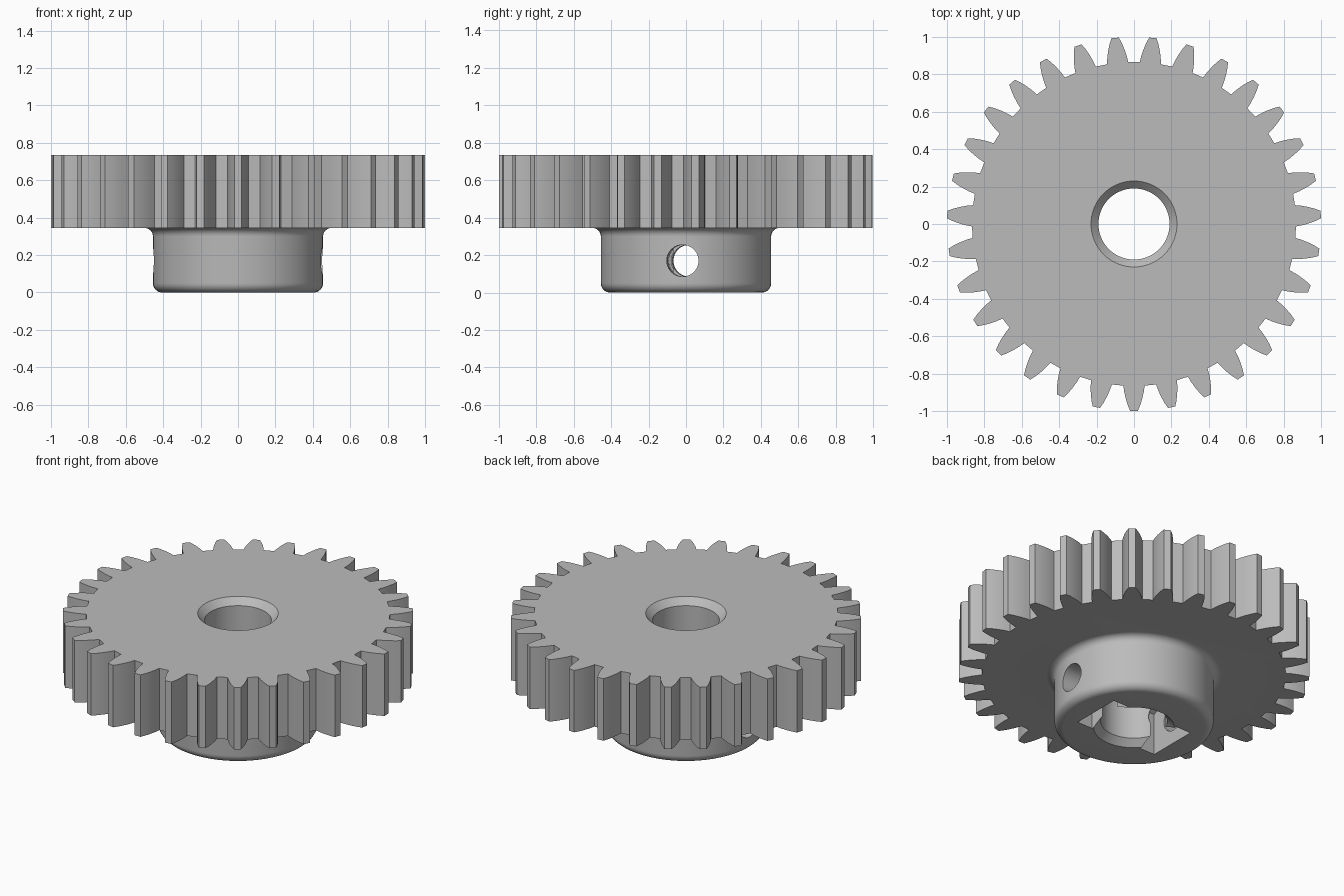
import bpy, bmesh, math
from math import sin, cos, pi, radians
from mathutils import Matrix

old = bpy.data.objects.get("Cube")
if old:
    bpy.data.objects.remove(old, do_unlink=True)

TEETH = 31
GEAR_Z, TOP_Z = 0.345, 0.735
HOLE_Z, HOLE_R = 0.17, 0.085
BORE_R, RIM_R = 0.19, 0.23

grey = bpy.data.materials.new("plain_grey")
grey.use_nodes = True
colour = (0.5, 0.5, 0.5, 1)
grey.diffuse_color = colour
grey.node_tree.nodes["Principled BSDF"].inputs["Base Color"].default_value = colour


def make(name, bm):
    bmesh.ops.recalc_face_normals(bm, faces=bm.faces[:])
    mesh = bpy.data.meshes.new(name)
    bm.to_mesh(mesh)
    bm.free()
    mesh.materials.append(grey)
    ob = bpy.data.objects.new(name, mesh)
    bpy.context.collection.objects.link(ob)
    return ob


def prism(name, points, direction):
    """Extrude a closed outline of 3D points along a direction."""
    bm = bmesh.new()
    face = bm.faces.new([bm.verts.new(p) for p in points])
    out = bmesh.ops.extrude_face_region(bm, geom=[face])
    verts = [v for v in out["geom"] if isinstance(v, bmesh.types.BMVert)]
    bmesh.ops.translate(bm, verts=verts, vec=direction)
    return make(name, bm)


def lathe(name, profile, steps=96):
    """Spin an (r, z) profile that starts and ends on the axis."""
    bm = bmesh.new()
    verts = [bm.verts.new((r, 0, z)) for r, z in profile]
    edges = [bm.edges.new(pair) for pair in zip(verts, verts[1:])]
    bmesh.ops.spin(bm, geom=verts + edges, cent=(0, 0, 0), axis=(0, 0, 1),
                   angle=2 * pi, steps=steps)
    bmesh.ops.remove_doubles(bm, verts=bm.verts[:], dist=1e-5)
    return make(name, bm)


def arc(r, z, radius, start, end, steps=8):
    angles = [radians(start + (end - start) * i / steps) for i in range(steps + 1)]
    return [(r + radius * cos(a), z + radius * sin(a)) for a in angles]


def combine(target, tool, operation):
    mod = target.modifiers.new("combine", 'BOOLEAN')
    mod.operation, mod.solver, mod.object = operation, 'EXACT', tool
    bpy.context.view_layer.objects.active = target
    bpy.ops.object.modifier_apply(modifier=mod.name)
    bpy.data.objects.remove(tool, do_unlink=True)


# Toothed disc: each tooth is a curved flank up to a narrow tip
flank = [(0.866, 0.066), (0.90, 0.058), (0.935, 0.047), (0.97, 0.034), (1.0, 0.020)]
outline = []
for i in range(TEETH):
    mid = -pi / 2 + 2 * pi * i / TEETH
    for side, points in ((-1, flank), (1, flank[::-1])):
        for r, half in points:
            a = mid + side * half
            outline.append((r * cos(a), r * sin(a), GEAR_Z))
gear = prism("spur_gear", outline, (0, 0, TOP_Z - GEAR_Z))

# Hub with a rounded foot and a fillet into the disc
hub_profile = ([(0, 0)] + arc(0.405, 0.05, 0.05, -90, 0)
               + arc(0.5, 0.30, 0.045, 180, 90)
               + [(0.5, 0.42), (0, 0.42)])
combine(gear, lathe("hub", hub_profile), 'UNION')

# Shaft bore, chamfered at both ends
chamfer = RIM_R - BORE_R
e = 0.02
bore = [(0, -e), (RIM_R + e, -e), (BORE_R, chamfer), (BORE_R, TOP_Z - chamfer),
        (RIM_R + e, TOP_Z + e), (0, TOP_Z + e)]
combine(gear, lathe("bore_cutter", bore, 72), 'DIFFERENCE')

# Nut pockets, open at the foot, with a pointed roof
w = 0.16
for x in (-0.285, 0.178):
    pocket = [(x, -w, -0.1), (x, w, -0.1), (x, w, 0.262),
              (x, 0, 0.352), (x, -w, 0.262)]
    combine(gear, prism("nut_pocket_cutter", pocket, (0.107, 0, 0)), 'DIFFERENCE')

# Set screw hole straight through the hub, turned slightly
bm = bmesh.new()
bmesh.ops.create_cone(bm, cap_ends=True, segments=40, radius1=HOLE_R,
                      radius2=HOLE_R, depth=1.2,
                      matrix=Matrix.Translation((0, 0, HOLE_Z))
                      @ Matrix.Rotation(radians(-2.3), 4, 'Z')
                      @ Matrix.Rotation(pi / 2, 4, 'Y'))
combine(gear, make("screw_hole_cutter", bm), 'DIFFERENCE')

# Smooth round walls, sharp edges
bpy.ops.object.select_all(action='DESELECT')
gear.select_set(True)
bpy.context.view_layer.objects.active = gear
bpy.ops.object.shade_smooth_by_angle(angle=radians(25))
